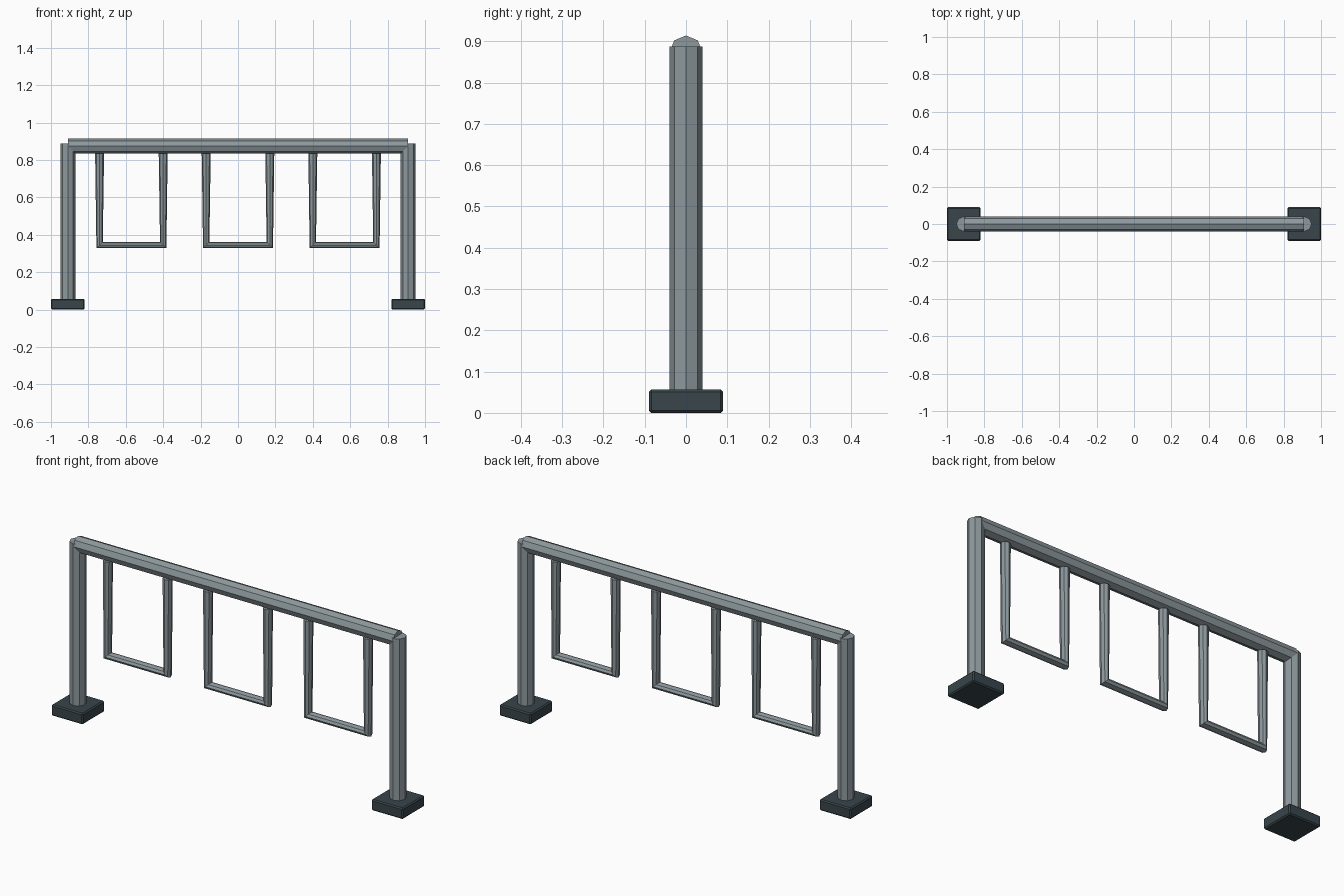
import bpy
from math import pi

if "Cube" in bpy.data.objects:
    bpy.data.objects.remove(bpy.data.objects["Cube"])


def make_material(name, rgb):
    mat = bpy.data.materials.new(name)
    mat.use_nodes = True
    mat.diffuse_color = (*rgb, 1)
    bsdf = next(n for n in mat.node_tree.nodes if n.type == "BSDF_PRINCIPLED")
    bsdf.inputs["Base Color"].default_value = (*rgb, 1)
    return mat


steel = make_material("grey steel", (0.27, 0.32, 0.34))
rubber = make_material("dark slate", (0.04, 0.06, 0.07))

TUBE = 0.04        # post and beam radius
POST_X = 0.91
BEAM_Z = 0.874


def tube(name, radius, depth, location, rotation=(0, 0, 0)):
    """Straight eight-sided capped tube."""
    bpy.ops.mesh.primitive_cylinder_add(vertices=8, radius=radius, depth=depth,
                                        location=location, rotation=rotation)
    obj = bpy.context.object
    obj.name = name
    obj.data.materials.append(steel)


def foot(name, x):
    """Square ground plate with softened edges."""
    bpy.ops.mesh.primitive_cube_add(size=1, location=(x, 0, 0.0285))
    obj = bpy.context.object
    obj.name = name
    obj.scale = (0.18, 0.18, 0.057)
    bpy.ops.object.transform_apply(location=False, rotation=False, scale=True)
    bevel = obj.modifiers.new("soft edges", "BEVEL")
    bevel.width = 0.006
    bevel.segments = 1
    obj.data.materials.append(rubber)


def hanging_frame(name, x):
    """U-shaped bent bar hanging under the beam."""
    curve = bpy.data.curves.new(name, "CURVE")
    curve.dimensions = "3D"
    curve.bevel_depth = 0.024
    curve.bevel_resolution = 2
    curve.use_fill_caps = True
    path = [(-0.17, 0.834), (-0.17, 0.345), (0.17, 0.345), (0.17, 0.834)]
    spline = curve.splines.new("POLY")
    spline.points.add(len(path) - 1)
    spline.use_smooth = False
    for point, (px, pz) in zip(spline.points, path):
        point.co = (px, 0, pz, 1)
    curve.materials.append(steel)
    obj = bpy.data.objects.new(name, curve)
    obj.location.x = x
    bpy.context.collection.objects.link(obj)


# Posts and feet
for side, sign in (("left", 1), ("right", -1)):
    tube(side + "_post", TUBE, 0.838, (sign * POST_X, 0, 0.469))
    foot(side + "_foot", sign * POST_X)

# Top beam
tube("top_beam", TUBE, 2 * POST_X, (0, 0, BEAM_Z), (0, pi / 2, 0))

# Hanging frames
for label, x in (("right", -0.57), ("middle", 0), ("left", 0.57)):
    hanging_frame(label + "_hanging_frame", x)
